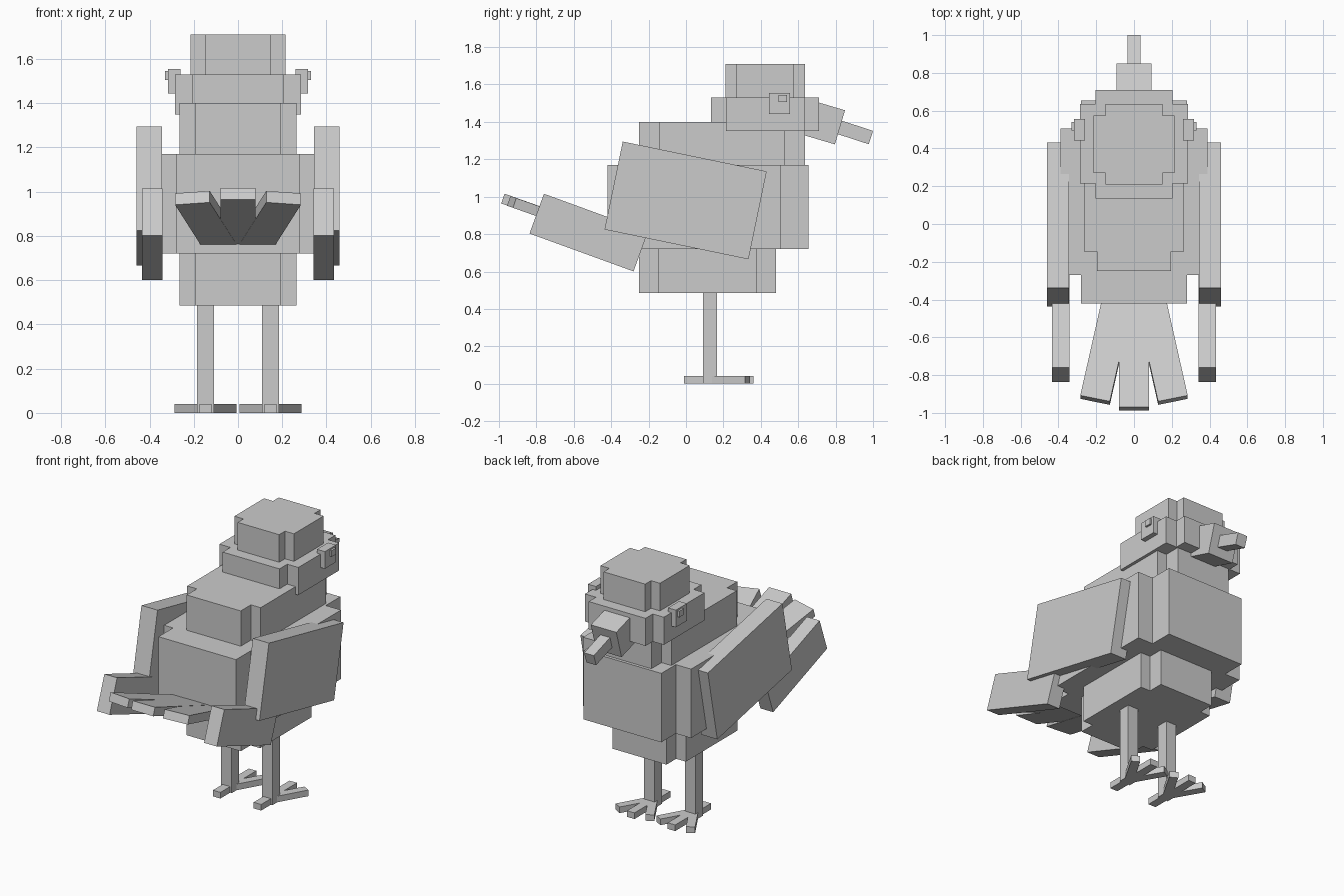
import bpy
import bmesh
from math import radians
from mathutils import Matrix, Vector

cube = bpy.data.objects.get("Cube")
if cube:
    bpy.data.objects.remove(cube, do_unlink=True)

# One plain grey
grey = bpy.data.materials.new("plain_grey")
grey.use_nodes = True
grey.diffuse_color = (0.6, 0.6, 0.6, 1)
bsdf = next(n for n in grey.node_tree.nodes if n.type == 'BSDF_PRINCIPLED')
bsdf.inputs["Base Color"].default_value = grey.diffuse_color


def box(name, lo, hi, frame=Matrix()):
    """Box between two corners, measured inside an optional frame."""
    lo, hi = Vector(lo), Vector(hi)
    bm = bmesh.new()
    bmesh.ops.create_cube(bm, size=1)
    bm.transform(frame @ Matrix.Translation((lo + hi) / 2) @ Matrix.Diagonal((*(hi - lo), 1)))
    mesh = bpy.data.meshes.new(name)
    bm.to_mesh(mesh)
    bm.free()
    mesh.materials.append(grey)
    obj = bpy.data.objects.new(name, mesh)
    bpy.context.collection.objects.link(obj)
    return obj


def pitched(y, z, angle, x=0):
    return Matrix.Translation((x, y, z)) @ Matrix.Rotation(radians(angle), 4, 'X')


def crossed(name, z, wide, long):
    """Two overlapping boxes that leave notched corners: (half x, y min, y max)."""
    for kind, (x, y0, y1) in (("wide", wide), ("long", long)):
        box(f"{name}_{kind}", (-x, y0, z[0]), (x, y1, z[1]))


# Body and head blocks
crossed("lower_body", (0.485, 0.72), (0.265, -0.15, 0.38), (0.195, -0.25, 0.48))
crossed("breast", (0.72, 1.17), (0.39, -0.27, 0.505), (0.28, -0.42, 0.655))
crossed("shoulders", (1.17, 1.40), (0.265, -0.145, 0.53), (0.195, -0.25, 0.635))
crossed("head", (1.35, 1.53), (0.285, 0.215, 0.635), (0.205, 0.135, 0.71))
crossed("crown", (1.53, 1.71), (0.215, 0.27, 0.575), (0.15, 0.21, 0.635))

# Beak, with its origin at the top front edge of each piece
box("beak_base", (-0.092, -0.25, -0.19), (0.092, 0, 0), pitched(0.85, 1.462, -16.5))
box("beak_tip", (-0.035, -0.25, -0.075), (0.035, 0, 0), pitched(1.0, 1.352, -18))

# Tail fan, with its origin at the root
for name, yaw, length in (("left", 12, 0.615), ("middle", 0, 0.635), ("right", -12, 0.615)):
    root = pitched(-0.39, 0.751, -19.5) @ Matrix.Rotation(radians(yaw), 4, 'Z')
    offset = 0.08 if yaw > 0 else -0.08 if yaw < 0 else 0
    lift = 0 if yaw else 0.001
    box(f"{name}_tail_feather", (offset - 0.08, -length, lift),
        (offset + 0.08, 0, 0.055 + lift), root)

# Paired parts
for side, s in (("left", 1), ("right", -1)):
    # Eyes
    box(f"{side}_eye", (min(s * 0.26, s * 0.317), 0.443, 1.443),
        (max(s * 0.26, s * 0.317), 0.557, 1.555))
    box(f"{side}_pupil", (min(s * 0.3, s * 0.33), 0.495, 1.505),
        (max(s * 0.3, s * 0.33), 0.54, 1.545))
    # Wing and long wing feather
    box(f"{side}_wing", (-0.058, -0.393, -0.24), (0.058, 0.393, 0.24),
        pitched(-0.002, 0.98, -11.7, s * 0.402))
    box(f"{side}_wing_feather", (-0.046, -0.296, -0.113), (0.046, 0.296, 0.113),
        pitched(-0.52, 0.808, -20, s * 0.387))
    # Leg and toes
    leg_x = s * 0.147
    box(f"{side}_leg", (leg_x - 0.038, 0.09, 0), (leg_x + 0.038, 0.167, 0.49))
    box(f"{side}_back_toe", (leg_x - 0.027, -0.01, 0), (leg_x + 0.027, 0.13, 0.04))
    ankle = Matrix.Translation((leg_x, 0.128, 0))
    for toe, angle in (("outer", -30 * s), ("middle", 0), ("inner", 30 * s)):
        box(f"{side}_{toe}_toe", (-0.027, 0, 0), (0.027, 0.232, 0.04),
            ankle @ Matrix.Rotation(radians(angle), 4, 'Z'))
